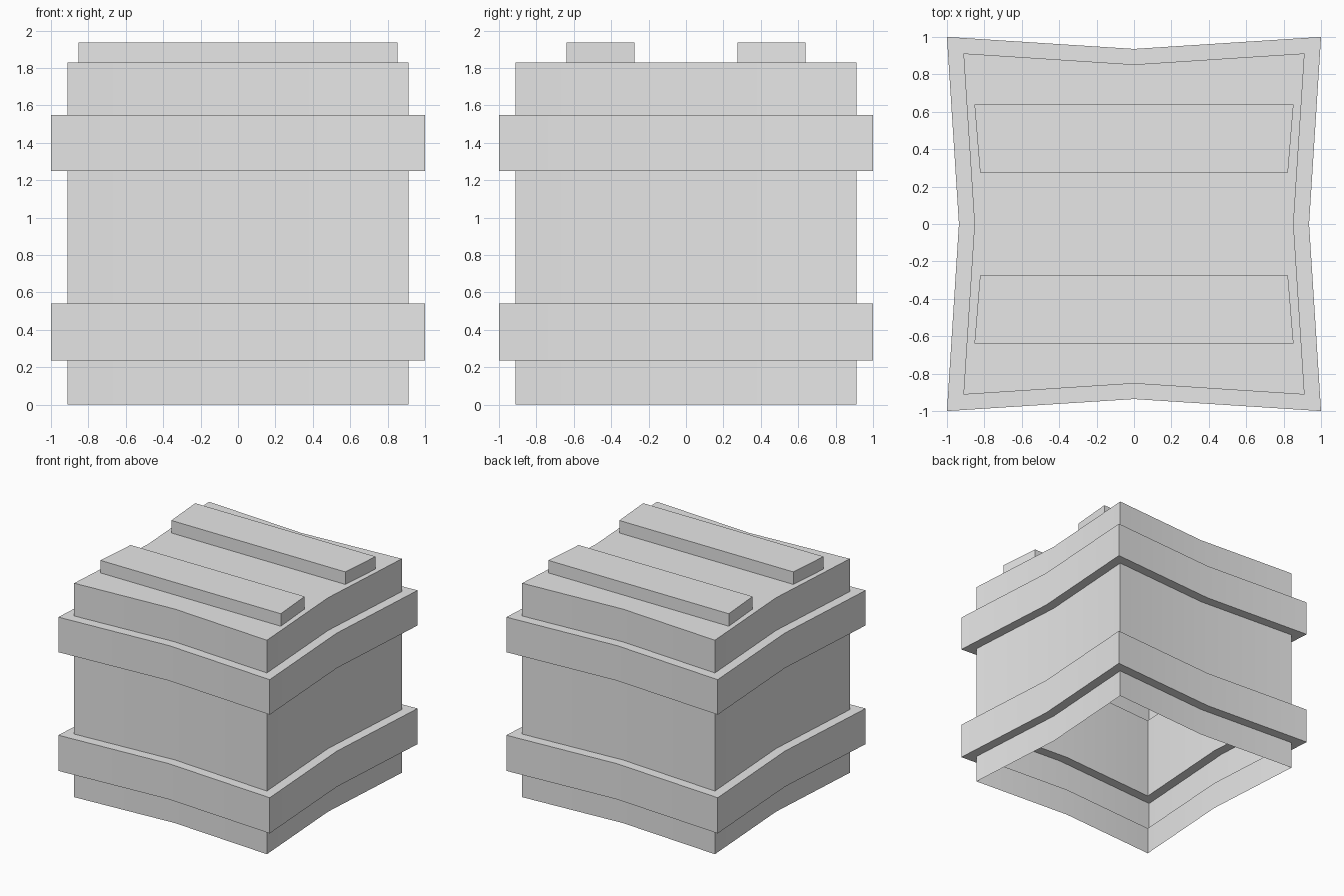
import bpy
import bmesh
from math import radians

cube = bpy.data.objects.get("Cube")
if cube:
    bpy.data.objects.remove(cube, do_unlink=True)

# One plain grey for the whole crate
grey = bpy.data.materials.new("plain_grey")
grey.use_nodes = True
colour = (0.8, 0.8, 0.8, 1)
grey.diffuse_color = colour
grey.node_tree.nodes["Principled BSDF"].inputs["Base Color"].default_value = colour


def pinched_square(corner, middle):
    """Square outline whose side midpoints are drawn inwards."""
    c, m = corner, middle
    return [(-c, -c), (0, -m), (c, -c), (m, 0), (c, c), (0, m), (-c, c), (-m, 0)]


def loft(name, sections, cap_bottom=False):
    """Stack (outline, height) sections into a skin with a closed top."""
    bm = bmesh.new()
    rings = [[bm.verts.new((x, y, z)) for x, y in outline] for outline, z in sections]
    for low, high in zip(rings, rings[1:]):
        n = len(low)
        for i in range(n):
            j = (i + 1) % n
            bm.faces.new((low[i], low[j], high[j], high[i]))
    bm.faces.new(rings[-1])
    if cap_bottom:
        bm.faces.new(rings[0][::-1])
    mesh = bpy.data.meshes.new(name)
    bm.to_mesh(mesh)
    bm.free()
    mesh.materials.append(grey)
    obj = bpy.data.objects.new(name, mesh)
    bpy.context.collection.objects.link(obj)
    bpy.ops.object.select_all(action="DESELECT")
    obj.select_set(True)
    bpy.context.view_layer.objects.active = obj
    bpy.ops.object.shade_smooth_by_angle(angle=radians(30))
    return obj


# Crate body, open underneath, with two bands pushed out of its walls
wall = pinched_square(0.912, 0.853)
band = pinched_square(1.0, 0.936)
sections = [(wall, 0)]
for low, high in ((0.235, 0.54), (1.25, 1.55)):
    sections += [(wall, low), (band, low), (band, high), (wall, high)]
sections.append((wall, 1.83))
loft("crate_body", sections)

# Two tapered slats on the lid
for name, side in (("front_slat", -1), ("back_slat", 1)):
    outline = [(-0.853, 0.64 * side), (0.853, 0.64 * side),
               (0.823, 0.275 * side), (-0.823, 0.275 * side)]
    if side > 0:
        outline.reverse()
    loft(name, [(outline, 1.83), (outline, 1.937)])
